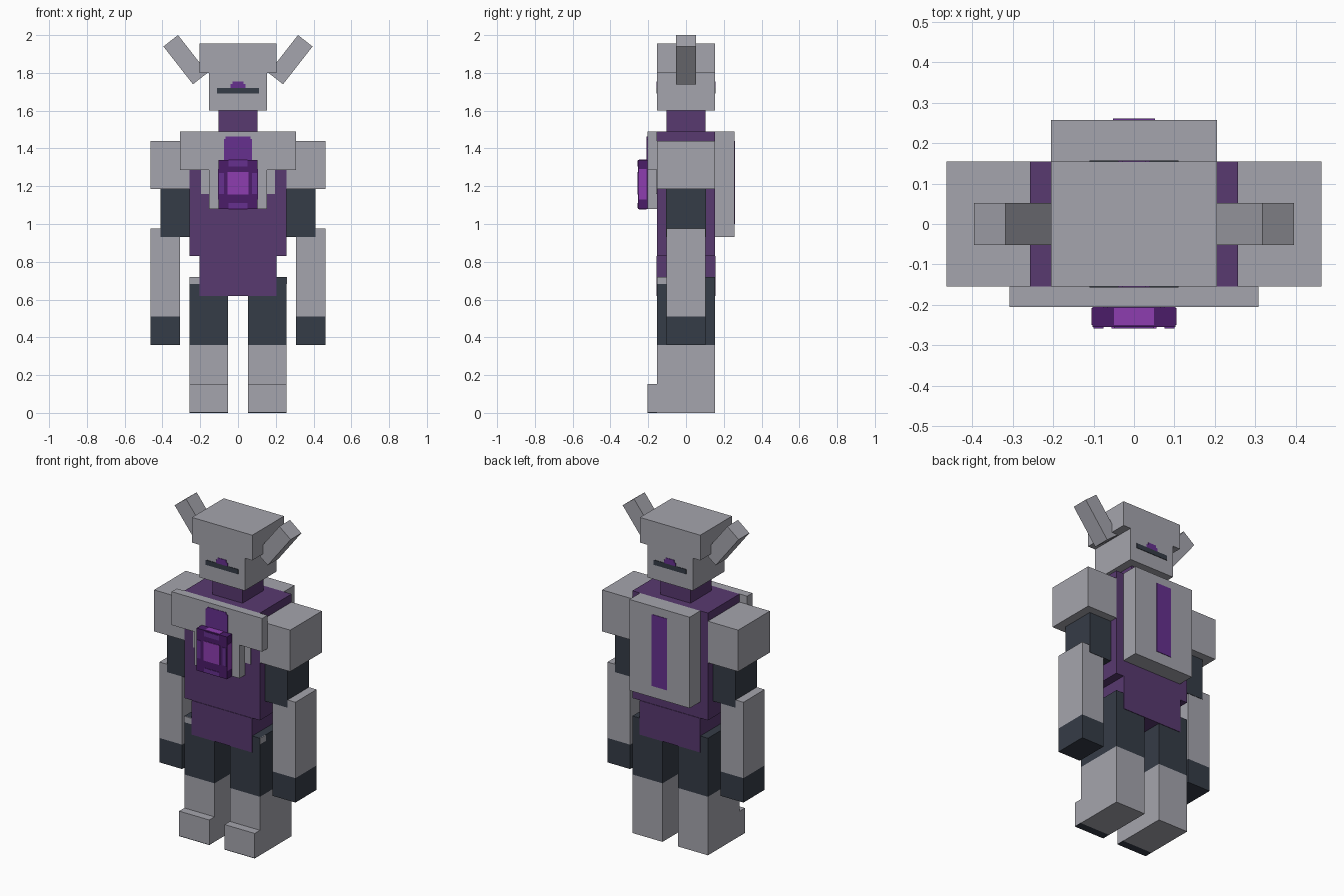
import bpy, bmesh, math
from mathutils import Matrix

if "Cube" in bpy.data.objects:
    bpy.data.objects.remove(bpy.data.objects["Cube"], do_unlink=True)


def material(name, r, g, b):
    m = bpy.data.materials.new(name)
    m.use_nodes = True
    m.diffuse_color = (r, g, b, 1)
    m.node_tree.nodes["Principled BSDF"].inputs["Base Color"].default_value = (r, g, b, 1)
    return m


GREY = material("pale grey armour", .376, .376, .418)
PURPLE = material("muted purple body", .098, .041, .162)
DARK = material("dark slate", .036, .045, .063)
VIOLET = material("violet stripe", .133, .030, .275)
BRIGHT = material("bright gem violet", .27, .048, .434)
DEEP = material("deep gem purple", .07, .012, .141)


def box(name, x, y, z, mat, tilt=0):
    """Box spanning the (low, high) ranges x, y, z, tilted about its centre."""
    size = [r[1] - r[0] for r in (x, y, z)]
    bm = bmesh.new()
    bmesh.ops.create_cube(bm, size=1, matrix=Matrix.Diagonal((*size, 1)))
    mesh = bpy.data.meshes.new(name)
    bm.to_mesh(mesh)
    bm.free()
    mesh.materials.append(mat)
    ob = bpy.data.objects.new(name, mesh)
    ob.location = [sum(r) / 2 for r in (x, y, z)]
    ob.rotation_euler.y = tilt
    bpy.context.collection.objects.link(ob)
    return ob


def mid(half):
    return (-half, half)


def pair(name, x, y, z, mat, tilt=0):
    """The same box on the left (+x) and mirrored on the right."""
    box("left_" + name, x, y, z, mat, tilt)
    box("right_" + name, (-x[1], -x[0]), y, z, mat, -tilt)


# Body core
box("torso", mid(.257), mid(.154), (.83, 1.49), PURPLE)
box("waist", mid(.205), mid(.157), (.62, .83), PURPLE)
box("neck", mid(.103), mid(.103), (1.49, 1.6), PURPLE)

# Head with horns, and a face on both sides
box("head", mid(.154), mid(.154), (1.6, 1.8), GREY)
box("head_crown", mid(.205), mid(.154), (1.8, 1.955), GREY)
pair("horn", (.229, .327), mid(.052), (1.743, 1.997), GREY, math.radians(38))
for side, s in (("front", -1), ("back", 1)):
    y = sorted((s * .15, s * .157))
    box(side + "_visor", mid(.11), y, (1.69, 1.72), DARK)
    box(side + "_eye", mid(.04), y, (1.72, 1.74), VIOLET)
    box(side + "_eye_top", mid(.028), y, (1.74, 1.755), VIOLET)

# Chest armour
box("chest_plate", mid(.308), (-.205, -.154), (1.285, 1.49), GREY)
box("chest_plate_lower", mid(.154), (-.205, -.154), (1.08, 1.285), GREY)
pair("chest_trim", (.154, .197), (-.158, -.152), (1.16, 1.285), GREY)
box("chest_stripe", mid(.075), (-.208, -.203), (1.3, 1.45), VIOLET)
box("chest_stripe_top", mid(.065), (-.208, -.203), (1.45, 1.462), VIOLET)

# Gem: deep frame with bright facets
box("gem", mid(.103), (-.255, -.205), (1.08, 1.34), DEEP)
face = (-.258, -.253)
box("gem_centre", mid(.055), face, (1.155, 1.275), BRIGHT)
box("gem_top_facet", mid(.05), face, (1.305, 1.335), VIOLET)
box("gem_bottom_facet", mid(.05), face, (1.085, 1.11), VIOLET)
pair("gem_facet", (.075, .1), face, (1.16, 1.27), VIOLET)
pair("gem_side", (.1, .105), (-.25, -.208), (1.13, 1.29), BRIGHT)
box("gem_upper_edge", mid(.05), (-.25, -.208), (1.337, 1.342), BRIGHT)
box("gem_lower_edge", mid(.05), (-.25, -.208), (1.078, 1.083), BRIGHT)

# Back pack
box("back_pack", mid(.205), (.154, .257), (.93, 1.49), GREY)
box("back_stripe", mid(.052), (.254, .26), (1.0, 1.44), VIOLET)

# Arms
pair("shoulder", (.257, .463), mid(.154), (1.185, 1.44), GREY)
pair("upper_arm", (.25, .41), mid(.105), (.93, 1.185), DARK)
pair("forearm", (.308, .463), mid(.103), (.51, .977), GREY)
pair("hand", (.308, .463), mid(.103), (.36, .51), DARK)

# Legs
leg = (.052, .257)
pair("thigh", leg, mid(.154), (.36, .72), DARK)
pair("shin", leg, mid(.154), (0, .36), GREY)
pair("toe", leg, (-.205, -.154), (.004, .154), GREY)
pair("toe_sole", leg, (-.205, -.154), (0, .004), DARK)
box("left_hip_trim", (.254, .259), (-.154, -.1), (.683, .72), GREY)
box("right_hip_trim", (-.257, -.205), (-.157, -.152), (.683, .72), GREY)
